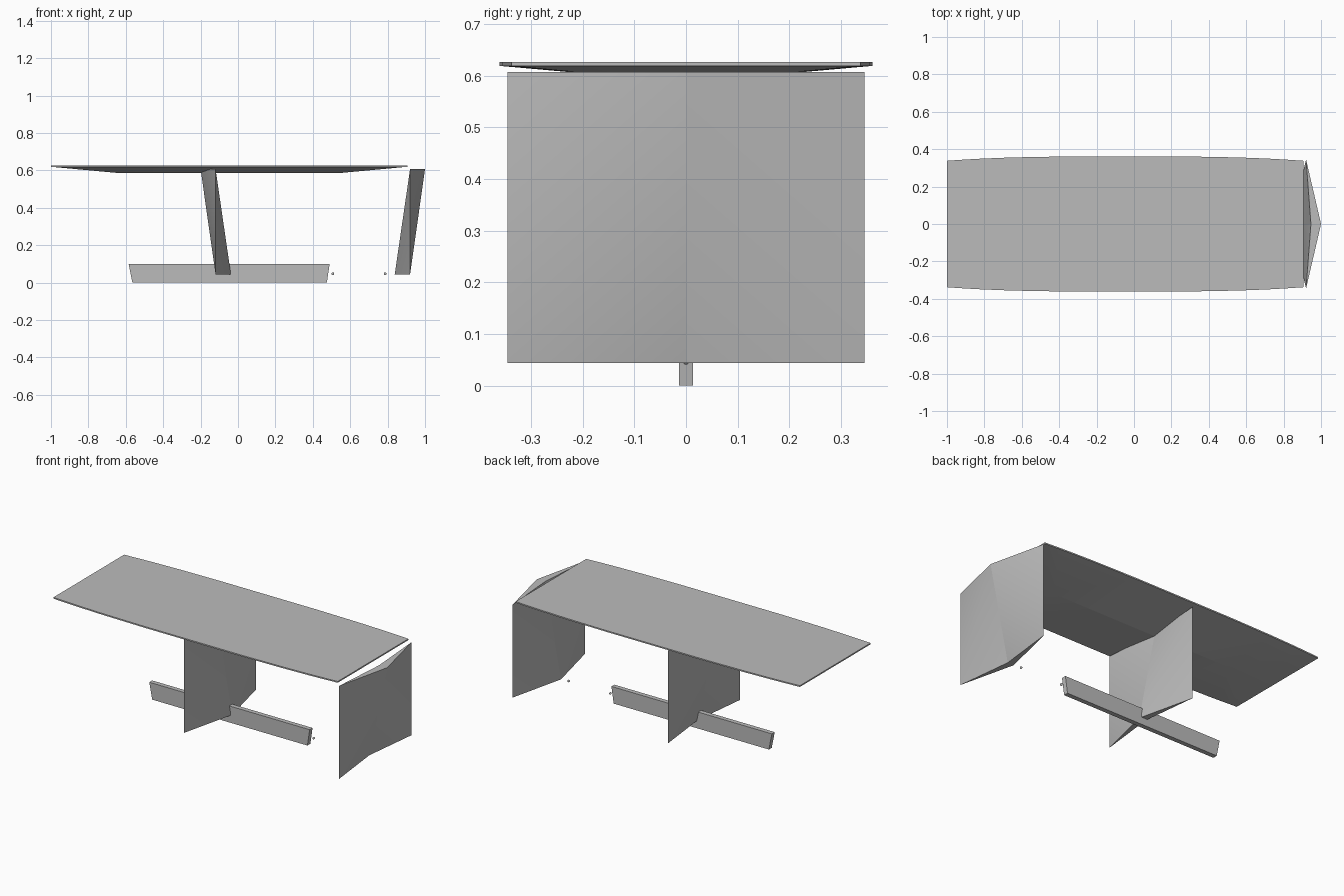
import bpy, bmesh, math

cube = bpy.data.objects.get("Cube")
if cube:
    bpy.data.objects.remove(cube)

grey = bpy.data.materials.new("plain grey")
grey.use_nodes = True
colour = (0.5, 0.5, 0.5, 1)
grey.diffuse_color = colour
grey.node_tree.nodes["Principled BSDF"].inputs["Base Color"].default_value = colour


def finish(name, bm):
    bmesh.ops.remove_doubles(bm, verts=bm.verts, dist=0.0005)
    bmesh.ops.recalc_face_normals(bm, faces=bm.faces)
    mesh = bpy.data.meshes.new(name)
    bm.to_mesh(mesh)
    bm.free()
    mesh.materials.append(grey)
    obj = bpy.data.objects.new(name, mesh)
    bpy.context.scene.collection.objects.link(obj)
    return obj


# Tabletop: bowed long sides, thin rim, hipped underside
def tabletop():
    bm = bmesh.new()
    mid, half = -0.0475, 0.9525
    ridge_half = 0.608
    top, rim, keel = 0.627, 0.619, 0.587
    stations = [-1, -0.9, -0.8, -0.638, -0.35, 0.35, 0.638, 0.8, 0.9, 1]
    rings = []
    for u in stations:
        x = mid + u * half
        y = 0.362 - 0.024 * abs(u) ** 3
        apex = mid + max(-ridge_half, min(ridge_half, u * half))
        points = [(x, y, top), (x, y, rim), (apex, 0, keel), (x, -y, rim), (x, -y, top)]
        rings.append([bm.verts.new(p) for p in points])
    for a, b in zip(rings, rings[1:]):
        for i in range(5):
            j = (i + 1) % 5
            # ribs beyond the ridge share one apex, so they make triangles
            quad = [a[i], a[j], b[j], b[i]]
            corners = []
            for v in quad:
                if all((v.co - c.co).length > 0.0005 for c in corners):
                    corners.append(v)
            bm.faces.new(corners)
    for r in (rings[0], rings[-1]):
        bm.faces.new((r[0], r[1], r[3], r[4]))
        bm.faces.new((r[1], r[2], r[3]))
    obj = finish("tabletop", bm)
    bpy.context.view_layer.objects.active = obj
    obj.select_set(True)
    bpy.ops.object.shade_smooth_by_angle(angle=math.radians(10))
    obj.select_set(False)


# Leg: folded panel, thick along its leaning fold and thin at its upright edges
def leg(name, x, side):
    bm = bmesh.new()
    low, high, depth = 0.044, 0.607, 0.345

    def point(dx, y, z):
        return bm.verts.new((x + side * dx, y, z))

    out_low, out_high = point(-0.04, 0, low), point(0.08, 0, high)
    in_low, in_high = point(-0.082, 0, low), point(0.026, 0, high)
    diagonals = []
    for s in (-1, 1):
        edge_low, edge_high = point(0, s * depth, low), point(0, s * depth, high)
        for tri in ((edge_low, edge_high, out_high), (edge_low, out_high, out_low),
                    (edge_high, edge_low, in_low), (edge_high, in_low, in_high),
                    (edge_high, in_high, out_high), (edge_low, out_low, in_low)):
            bm.faces.new(tri)
        diagonals += [{edge_low, out_high}, {edge_high, in_low}]
    for f in bm.faces:
        f.smooth = True
    for e in bm.edges:
        e.smooth = set(e.verts) in diagonals
    finish(name, bm)


# Beam: upright board with slanted ends
def beam():
    bm = bmesh.new()
    outline = [(-0.565, 0), (0.475, 0), (0.49, 0.1), (-0.585, 0.1)]
    face = bm.faces.new([bm.verts.new((x, -0.014, z)) for x, z in outline])
    new = bmesh.ops.extrude_face_region(bm, geom=[face])["geom"]
    bmesh.ops.translate(bm, vec=(0, 0.028, 0),
                        verts=[v for v in new if isinstance(v, bmesh.types.BMVert)])
    finish("beam", bm)


# Pins: tiny round fixings between the beam and the legs
def pin(name, x):
    bm = bmesh.new()
    bmesh.ops.create_uvsphere(bm, u_segments=12, v_segments=8, radius=0.007)
    bmesh.ops.translate(bm, vec=(x, 0, 0.048), verts=bm.verts)
    for f in bm.faces:
        f.smooth = True
    finish(name, bm)


tabletop()
leg("left_leg", 0.92, 1)
leg("right_leg", -0.12, -1)
beam()
pin("inner_pin", 0.507)
pin("outer_pin", 0.787)
